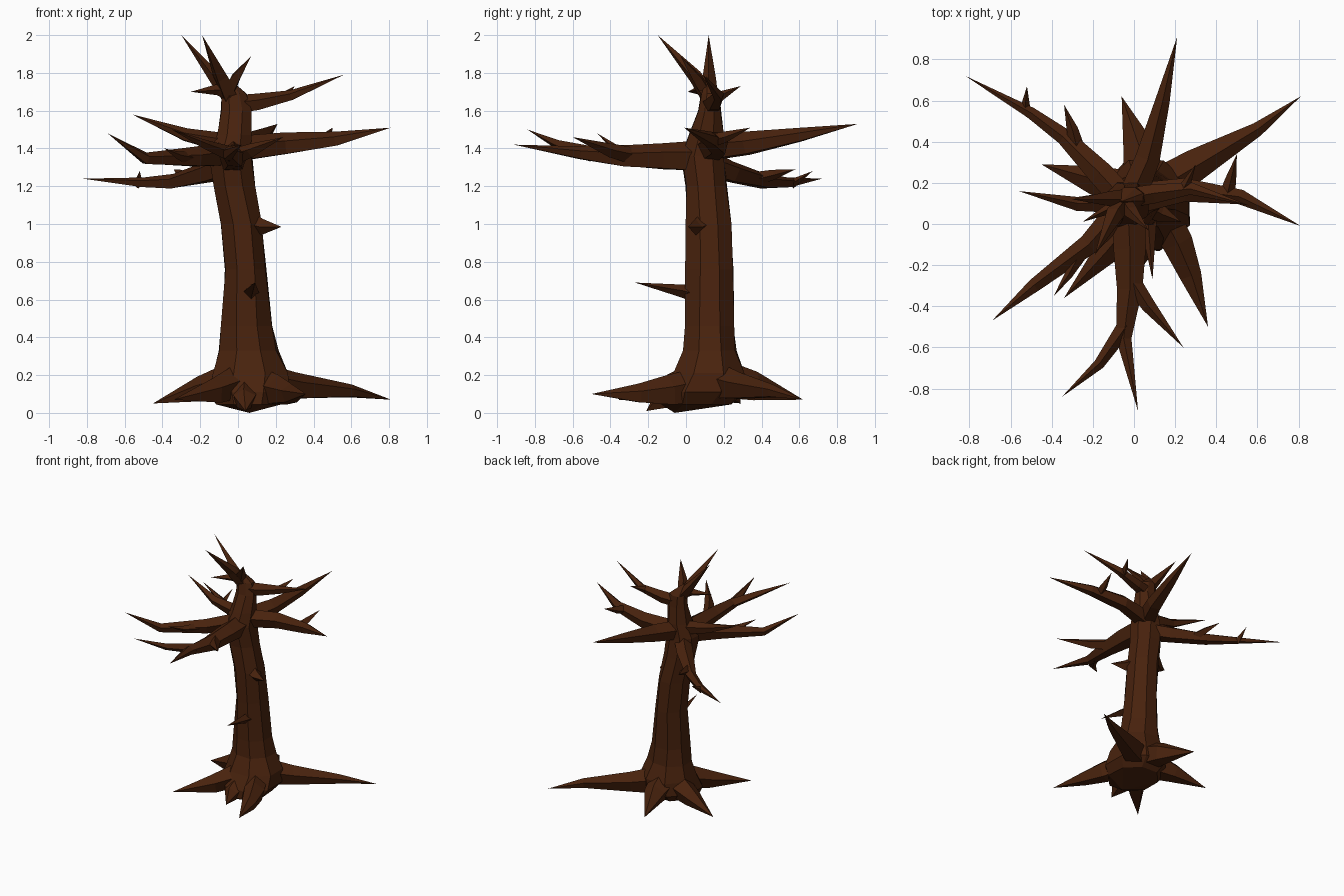
import bpy, bmesh, math, random
from mathutils import Vector

random.seed(4)
bark = bpy.data.materials.new("bark")
bark.diffuse_color = (0.065, 0.016, 0.004, 1)


def finish(name, bm):
    bmesh.ops.recalc_face_normals(bm, faces=bm.faces)
    mesh = bpy.data.meshes.new(name)
    bm.to_mesh(mesh)
    bm.free()
    mesh.materials.append(bark)
    obj = bpy.data.objects.new(name, mesh)
    bpy.context.collection.objects.link(obj)
    return obj


def skin(bm, rings):
    for lower, upper in zip(rings, rings[1:]):
        n = len(lower)
        for i in range(n):
            j = (i + 1) % n
            if len(upper) == 1:
                bm.faces.new((lower[i], lower[j], upper[0]))
            else:
                bm.faces.new((lower[i], lower[j], upper[j], upper[i]))


def limb(name, path, radii, sides=5):
    """Faceted tapering limb along a path, ending in a sharp point."""
    bm = bmesh.new()
    pts = [Vector(p) for p in path]
    rings = []
    for k, (p, r) in enumerate(zip(pts[:-1], radii)):
        t = (pts[k + 1] - pts[max(k - 1, 0)]).normalized()
        ref = Vector((0, 0, 1)) if abs(t.z) < 0.8 else Vector((0, 1, 0))
        u = t.cross(ref).normalized()
        v = u.cross(t)
        ring = []
        for i in range(sides):
            a = math.tau * i / sides + math.pi / 2
            q = p + (u * math.cos(a) + v * math.sin(a)) * r * random.uniform(0.92, 1.12)
            q.z = max(q.z, 0.025)
            ring.append(bm.verts.new(q))
        rings.append(ring)
    rings.append([bm.verts.new(pts[-1])])
    bm.faces.new(rings[0])
    skin(bm, rings)
    return finish(name, bm)


# Trunk: eight-sided rings of centre x, centre y, radius x, radius y, z
profile = [
    (.05, .06, .18, .19, .045), (.05, .09, .22, .23, .11), (.06, .12, .205, .19, .21),
    (.055, .125, .16, .147, .33), (.045, .125, .135, .13, .46), (.04, .125, .115, .13, .76),
    (.02, .122, .115, .122, 1.0), (-.02, .108, .115, .112, 1.2), (-.04, .09, .115, .12, 1.36),
    (-.02, .11, .09, .095, 1.47), (-.01, .125, .082, .06, 1.6), (-.02, .13, .07, .05, 1.69)]
bm = bmesh.new()
rings = []
for cx, cy, rx, ry, z in profile:
    ring = []
    for i in range(8):
        a = math.tau * (i + 0.5) / 8
        k = random.uniform(0.98, 1.1)
        ring.append(bm.verts.new((cx + rx * k * math.cos(a), cy + ry * k * math.sin(a), z)))
    rings.append(ring)
rings.append([bm.verts.new((-.06, .11, 1.78))])
skin(bm, rings)
foot = bm.verts.new((.06, -.06, 0))
for i in range(8):
    bm.faces.new((rings[0][i], foot, rings[0][(i + 1) % 8]))
finish("trunk", bm)

# Roots
limb("root_right", [(.1, .16, .17), (.3, .28, .14), (.6, .46, .115), (.81, .62, .07)], [.11, .08, .038])
limb("root_front_right", [(.12, .08, .15), (.21, -.09, .115), (.28, -.25, .1), (.36, -.5, .1)], [.09, .08, .055])
limb("root_front_left", [(.03, .06, .17), (-.13, -.13, .115), (-.34, -.36, .07)], [.1, .07])
limb("root_left", [(.02, .14, .17), (-.2, .22, .12), (-.45, .29, .05)], [.11, .07])
limb("root_back", [(.06, .18, .18), (.03, .36, .135), (-.06, .62, .07)], [.11, .08])
limb("root_front_stub", [(.04, .05, .14), (.03, -.13, .075), (.04, -.21, .01)], [.09, .06])

# Main branches
limb("branch_back_left", [(-.05, .12, 1.32), (-.16, .24, 1.275), (-.34, .42, 1.225), (-.5, .54, 1.22), (-.82, .72, 1.24)],
     [.07, .06, .042, .028])
limb("branch_back", [(-.01, .14, 1.4), (.07, .32, 1.42), (.14, .6, 1.47), (.21, .91, 1.53)], [.07, .065, .038])
limb("branch_right", [(-.02, .12, 1.39), (.25, .17, 1.42), (.52, .13, 1.45), (.81, -.01, 1.51)], [.075, .06, .04])
limb("branch_left", [(-.03, .11, 1.42), (-.28, .1, 1.47), (-.56, .16, 1.58)], [.06, .035])
limb("branch_front_left", [(-.05, .09, 1.37), (-.22, -.1, 1.35), (-.49, -.3, 1.345), (-.69, -.47, 1.48)],
     [.07, .055, .033])
limb("branch_front", [(-.03, .08, 1.355), (-.02, -.12, 1.355), (-.02, -.32, 1.355), (-.05, -.56, 1.375), (.02, -.91, 1.42)],
     [.085, .075, .06, .036])
limb("branch_upper_right", [(-.01, .13, 1.63), (.1, .15, 1.64), (.28, .17, 1.68), (.56, .09, 1.79)], [.05, .048, .03])

# Forks, twigs and trunk stubs
twigs = {
    "fork_front_left": ([(-.04, -.5, 1.37), (-.17, -.68, 1.42), (-.35, -.84, 1.5)], [.04, .026]),
    "fork_front_right": ([(-.02, -.26, 1.36), (.07, -.4, 1.39), (.24, -.6, 1.46)], [.045, .034]),
    "twig_back_left_outer": ([(-.53, .555, 1.21), (-.52, .67, 1.28)], [.025]),
    "twig_back_left_inner": ([(-.28, .38, 1.24), (-.3, .46, 1.26), (-.34, .58, 1.29)], [.035, .026]),
    "twig_right": ([(.45, .13, 1.44), (.47, .21, 1.46), (.5, .34, 1.51)], [.035, .028]),
    "twig_front_left": ([(-.26, -.14, 1.35), (-.32, -.25, 1.365), (-.39, -.35, 1.4)], [.035, .02]),
    "twig_upper_right": ([(.24, .17, 1.67), (.3, .29, 1.73)], [.03]),
    "crown_left": ([(-.04, .12, 1.67), (-.12, .12, 1.77), (-.3, .12, 2.0)], [.045, .035]),
    "crown_front": ([(-.04, .12, 1.67), (-.09, .05, 1.78), (-.19, -.15, 2.0)], [.045, .042]),
    "crown_right": ([(-.05, .11, 1.69), (-.015, .06, 1.77), (.07, -.03, 1.89)], [.035, .032]),
    "crown_twig": ([(-.03, .12, 1.69), (-.11, .08, 1.71), (-.25, .01, 1.7)], [.04, .03]),
    "stub_front": ([(.07, .04, .63), (.07, -.01, .645), (.09, -.27, .69)], [.045, .035]),
    "stub_right": ([(.08, .08, 1.0), (.13, .05, .985), (.23, .01, .985)], [.05, .04]),
}
for name, (path, radii) in twigs.items():
    limb(name, path, radii, 4)
